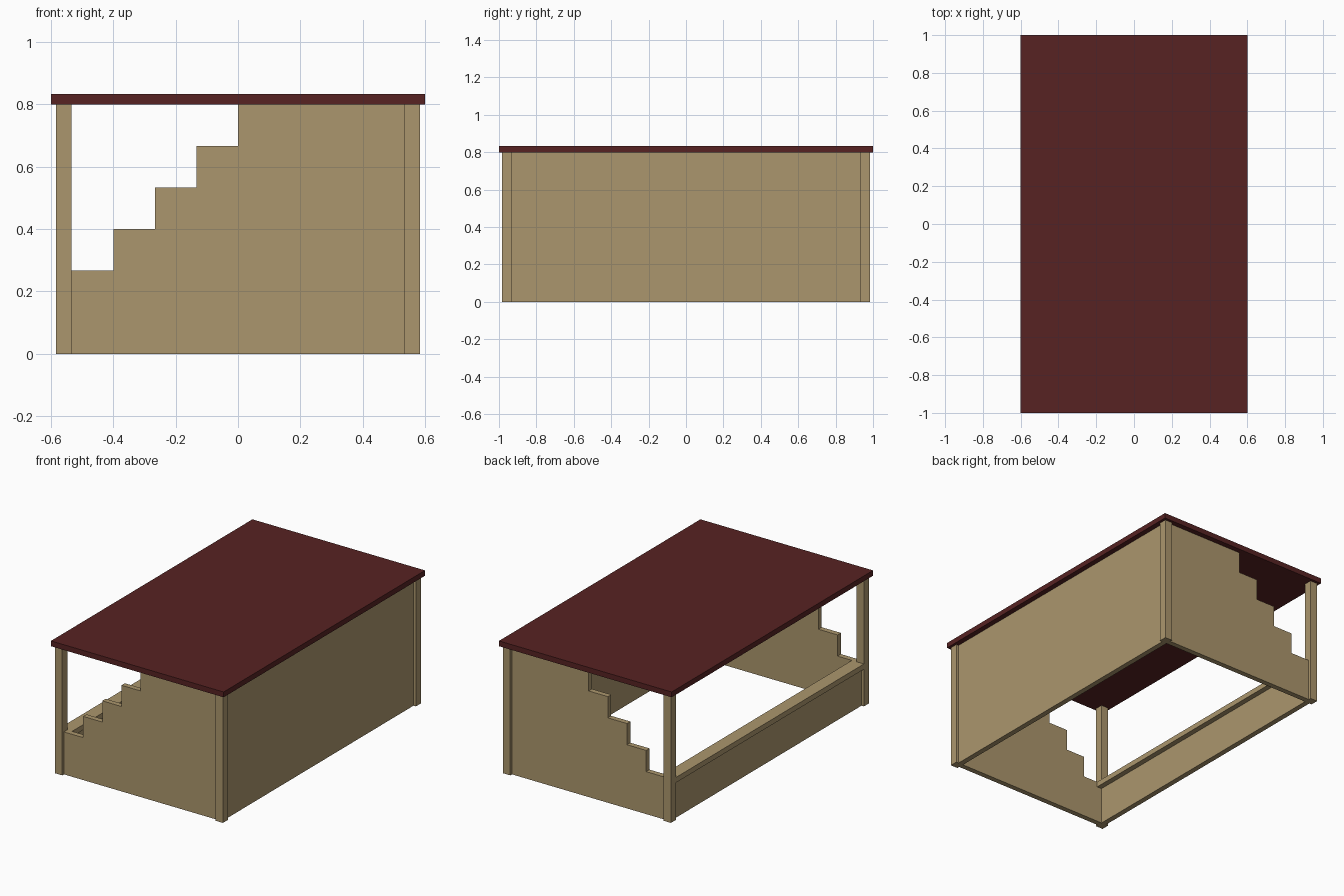
import bpy, bmesh

if "Cube" in bpy.data.objects:
    bpy.data.objects.remove(bpy.data.objects["Cube"])


def material(name, rgb):
    m = bpy.data.materials.new(name)
    m.diffuse_color = (*rgb, 1)
    m.use_nodes = True
    m.node_tree.nodes["Principled BSDF"].inputs["Base Color"].default_value = m.diffuse_color
    return m


TAN = material("tan wood", (0.41, 0.307, 0.153))
RED = material("dark red", (0.095, 0.0165, 0.0165))


def finish(name, bm, mat):
    bmesh.ops.recalc_face_normals(bm, faces=bm.faces)
    me = bpy.data.meshes.new(name)
    bm.to_mesh(me)
    bm.free()
    me.materials.append(mat)
    ob = bpy.data.objects.new(name, me)
    bpy.context.collection.objects.link(ob)
    return ob


def box(name, lo, hi, mat):
    bm = bmesh.new()
    bmesh.ops.create_cube(bm, size=1)
    for v in bm.verts:
        v.co = [(a + b) / 2 + c * (b - a) for a, b, c in zip(lo, hi, v.co)]
    return finish(name, bm, mat)


U = 1 / 60                       # building module
H = 48 * U                       # wall height
XI, XW, XO = 32 * U, 34 * U, 35 * U   # post inside, wall outside, post outside
YI, YW, YO = 56 * U, 58 * U, 59 * U

# flat roof slab
box("roof", (-0.6, -1, H), (0.6, 1, 50 * U), RED)

# corner posts
for sx, nx in ((-1, "left"), (1, "right")):
    for sy, ny in ((-1, "front"), (1, "back")):
        xs, ys = sorted((sx * XI, sx * XO)), sorted((sy * YI, sy * YO))
        box(f"{ny}_{nx}_post", (xs[0], ys[0], 0), (xs[1], ys[1], H), TAN)

# full-height wall, low counter wall and counter ledge
box("right_wall", (XI, -YI, 0), (XW, YI, H), TAN)
box("counter_wall", (-XW, -YI, 0), (-XI, YI, 14 * U), TAN)
box("counter_ledge", (-XO, -YI, 14 * U), (-0.5, YI, 16 * U), TAN)

# stepped end walls: outline rises by 8 modules per step
outline = [(XI, 0), (-XI, 0)]
for i in range(5):
    z = (16 + 8 * i) * U
    x0 = (-32 + 8 * i) * U
    x1 = x0 + 8 * U if i < 4 else XI
    outline += [(x0, z), (x1, z)]
for s, name in ((-1, "front_stepped_wall"), (1, "back_stepped_wall")):
    bm = bmesh.new()
    face = bm.faces.new([bm.verts.new((x, s * YI, z)) for x, z in outline])
    ext = bmesh.ops.extrude_face_region(bm, geom=[face], use_keep_orig=True)
    for v in ext["geom"]:
        if isinstance(v, bmesh.types.BMVert):
            v.co.y = s * YW
    finish(name, bm, TAN)
